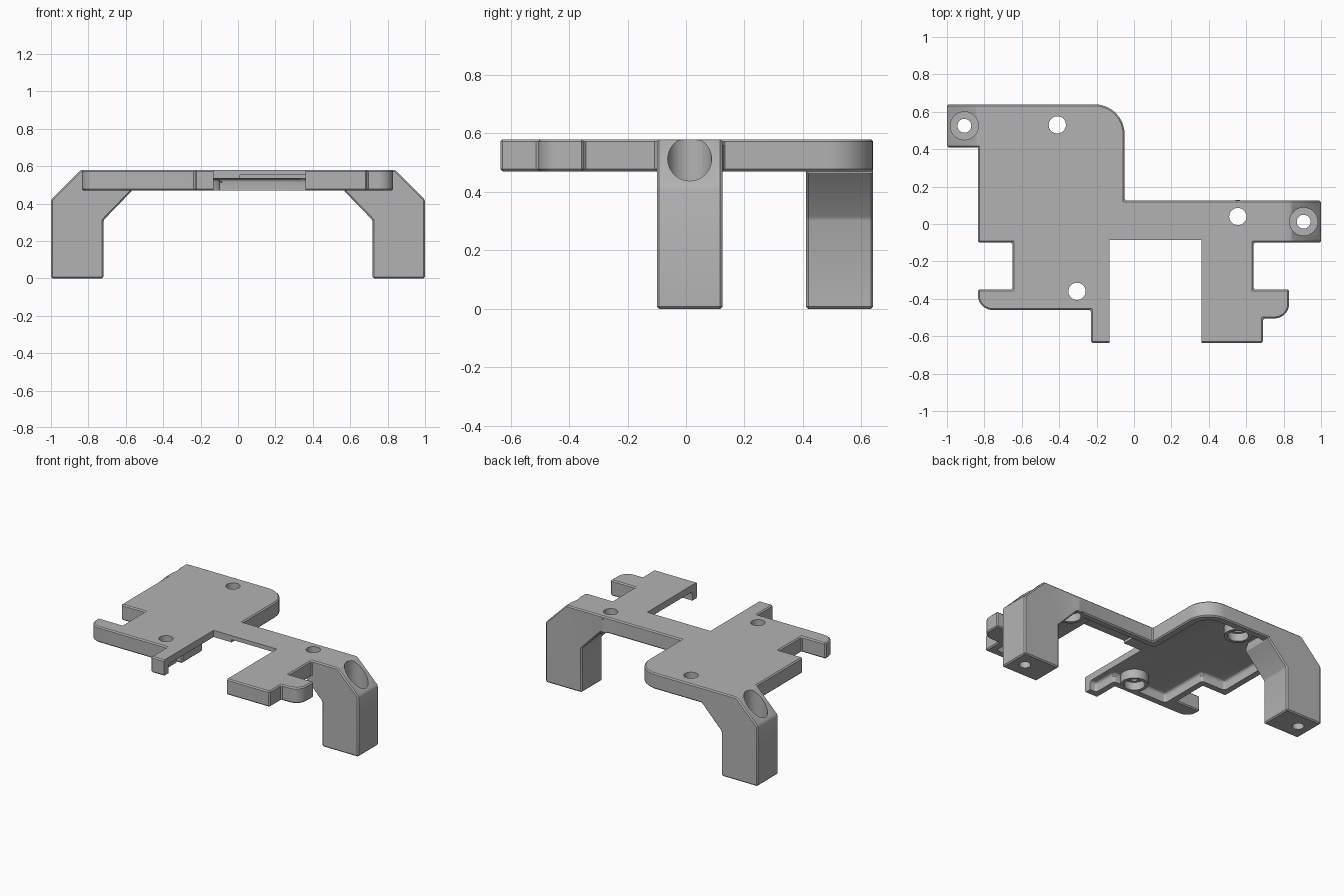
import bpy, bmesh, math
from mathutils import Vector, Matrix

cube = bpy.data.objects.get("Cube")
if cube:
    bpy.data.objects.remove(cube, do_unlink=True)

grey = bpy.data.materials.new("plain_grey")
grey.use_nodes = True
grey.diffuse_color = (0.45, 0.45, 0.45, 1)
grey.node_tree.nodes["Principled BSDF"].inputs["Base Color"].default_value = (0.45, 0.45, 0.45, 1)

TOP, RIM, CEILING = 0.58, 0.47, 0.533


def finish(bm, name):
    bmesh.ops.recalc_face_normals(bm, faces=bm.faces)
    mesh = bpy.data.meshes.new(name)
    bm.to_mesh(mesh)
    bm.free()
    mesh.materials.append(grey)
    obj = bpy.data.objects.new(name, mesh)
    bpy.context.collection.objects.link(obj)
    return obj


def rounded(points, steps=8):
    """Outline from corners; a third value rounds that corner."""
    out = []
    for i, p in enumerate(points):
        c = Vector(p[:2])
        if len(p) < 3:
            out.append(c)
            continue
        a = (Vector(points[i - 1][:2]) - c).normalized() * p[2]
        b = (Vector(points[(i + 1) % len(points)][:2]) - c).normalized() * p[2]
        for k in range(steps + 1):
            t = k / steps * math.pi / 2
            out.append(c + a * (1 - math.sin(t)) + b * (1 - math.cos(t)))
    return out


def prism(name, points, low, high, bevel=0, segments=1, axis="Z"):
    bm = bmesh.new()
    place = (lambda p: (p.x, p.y, low)) if axis == "Z" else (lambda p: (p.x, low, p.y))
    face = bm.faces.new([bm.verts.new(place(p)) for p in rounded(points)])
    ext = bmesh.ops.extrude_face_region(bm, geom=[face])
    move = Vector((0, 0, high - low) if axis == "Z" else (0, high - low, 0))
    bmesh.ops.translate(bm, vec=move, verts=[g for g in ext["geom"] if isinstance(g, bmesh.types.BMVert)])
    bmesh.ops.recalc_face_normals(bm, faces=bm.faces)
    if bevel:
        sharp = [e for e in bm.edges if e.calc_face_angle(0) > 0.5]
        bmesh.ops.bevel(bm, geom=sharp, offset=bevel, segments=segments, profile=0.5, affect="EDGES")
    return finish(bm, name)


def box(name, x0, x1, y0, y1, z0, z1):
    return prism(name, [(x0, y0), (x1, y0), (x1, y1), (x0, y1)], z0, z1)


def cylinder(name, x, y, r, z0, z1, top_r=None):
    bm = bmesh.new()
    bmesh.ops.create_cone(bm, cap_ends=True, segments=40, radius1=r, radius2=top_r or r, depth=z1 - z0,
                          matrix=Matrix.Translation((x, y, (z0 + z1) / 2)))
    return finish(bm, name)


def combine(target, other, operation):
    mod = target.modifiers.new(operation, "BOOLEAN")
    mod.operation, mod.solver, mod.object = operation, "EXACT", other
    bpy.ops.object.select_all(action="DESELECT")
    bpy.context.view_layer.objects.active = target
    target.select_set(True)
    bpy.ops.object.modifier_apply(modifier=mod.name)
    bpy.data.objects.remove(other, do_unlink=True)


# Plate with side hooks and bridge
plate = prism("mounting_bracket", [
    (-0.835, -0.1), (-0.65, -0.1), (-0.65, -0.35), (-0.835, -0.35), (-0.835, -0.46, 0.08),
    (-0.23, -0.46), (-0.23, -0.635), (0.69, -0.635), (0.69, -0.505), (0.83, -0.505, 0.08),
    (0.83, -0.35), (0.64, -0.35), (0.64, -0.1), (0.8, -0.1), (0.8, 0.125),
    (-0.05, 0.125), (-0.05, 0.64, 0.16), (-0.835, 0.64)], RIM, TOP, 0.008)

# Hollow underside, leaving a rim
combine(plate, prism("pocket", [
    (-0.785, -0.05), (-0.6, -0.05), (-0.6, -0.41), (-0.18, -0.41), (-0.18, -0.585),
    (0.64, -0.585), (0.64, -0.4), (0.59, -0.4), (0.59, -0.05), (0.76, -0.05),
    (0.76, 0.08), (-0.1, 0.08), (-0.1, 0.59, 0.11), (-0.785, 0.59)],
    0.4, CEILING, 0.02, 3), "DIFFERENCE")

# Screw bosses
holes = [(-0.41, 0.53), (0.555, 0.04), (-0.305, -0.36)]
for x, y in holes:
    combine(plate, cylinder("boss", x, y, 0.088, RIM, 0.56), "UNION")

# Legs with sloped shoulders
legs = [(-1, 0.41, 0.64), (1, -0.1, 0.125)]
profile = [(1, 0), (1, 0.42), (0.84, TOP), (0.6, TOP), (0.565, RIM), (0.72, 0.31), (0.72, 0)]
for side, y0, y1 in legs:
    combine(plate, prism("leg", [(side * x, z) for x, z in profile], y0, y1, 0.008, axis="Y"), "UNION")

# Front slot and shallow relief behind it
combine(plate, box("slot", -0.13, 0.36, -0.8, -0.085, 0.3, 0.7), "DIFFERENCE")
combine(plate, box("relief", 0.01, 0.36, -0.1, 0, 0.5, 0.552), "DIFFERENCE")

# Plate holes, wider underneath
for x, y in holes:
    combine(plate, cylinder("hole", x, y, 0.046, 0.3, 0.7), "DIFFERENCE")
    combine(plate, cylinder("counterbore", x, y, 0.066, 0.3, 0.525), "DIFFERENCE")

# Leg screw holes
for side, y0, y1 in legs:
    x, y = side * 0.907, (y0 + y1) / 2
    combine(plate, cylinder("leg_bore", x, y, 0.075, 0.15, 0.7), "DIFFERENCE")
    combine(plate, cylinder("leg_hole", x, y, 0.037, -0.1, 0.3), "DIFFERENCE")

bpy.ops.object.shade_smooth_by_angle(angle=math.radians(25))
